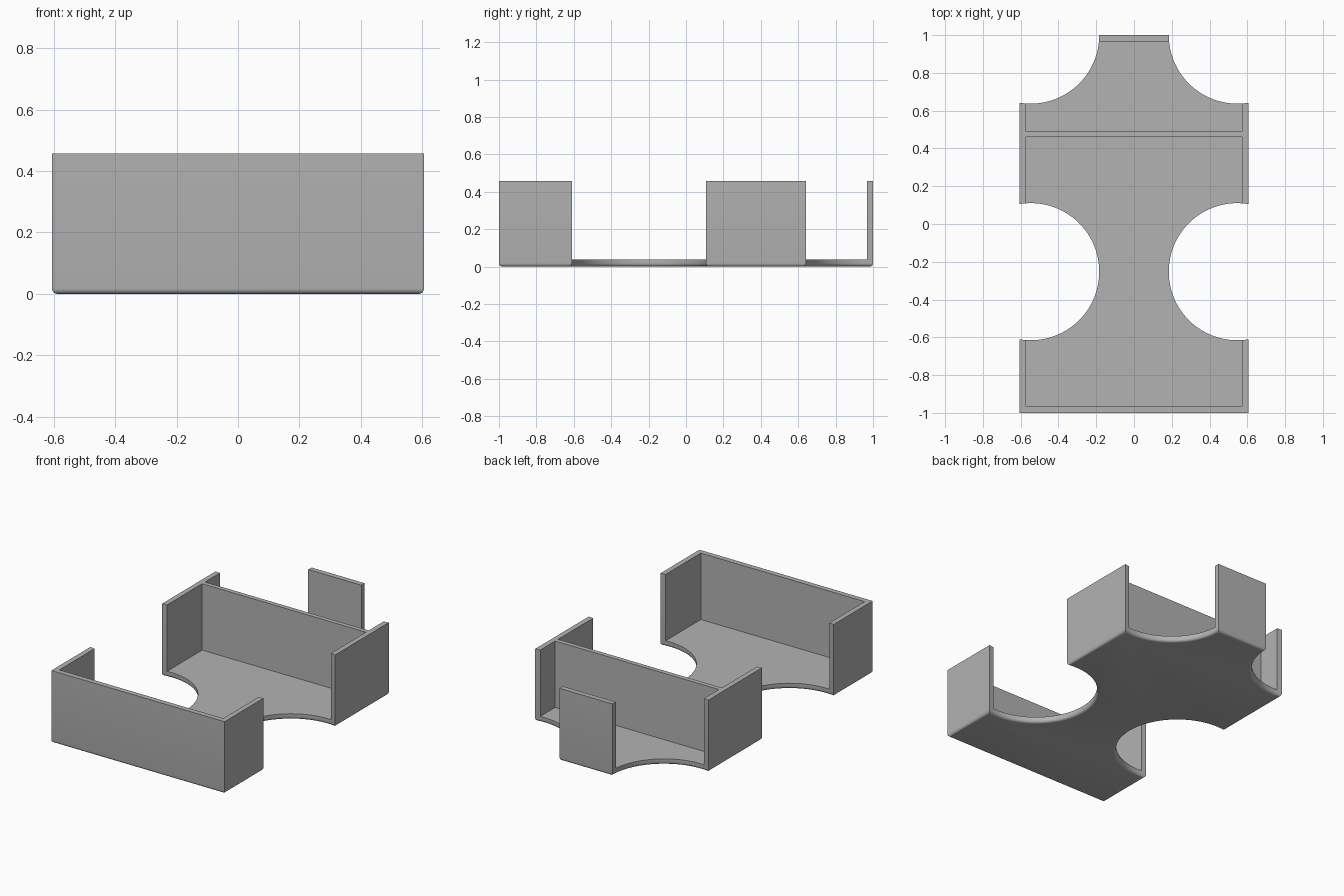
import bpy
import bmesh
from math import cos, sin, pi, asin, sqrt, radians

if "Cube" in bpy.data.objects:
    bpy.data.objects.remove(bpy.data.objects["Cube"], do_unlink=True)

HALF_X, HEIGHT, WALL = 0.606, 0.457, 0.033
NOTCH_X, NOTCH_Y, RADIUS = 0.547, -0.2525, 0.363
ROUND = 0.018
STEPS = 48

grey = bpy.data.materials.new("light grey")
grey.use_nodes = True
colour = (0.45, 0.45, 0.45, 1)
grey.diffuse_color = colour
grey.node_tree.nodes["Principled BSDF"].inputs["Base Color"].default_value = colour


def arc(cy, start, end, steps):
    """Points along a finger notch on the +x side."""
    angles = [start + (end - start) * i / steps for i in range(steps + 1)]
    return [(NOTCH_X + RADIUS * cos(a), cy + RADIUS * sin(a)) for a in angles]


def add_object(name, bm):
    bmesh.ops.recalc_face_normals(bm, faces=bm.faces)
    mesh = bpy.data.meshes.new(name)
    bm.to_mesh(mesh)
    bm.free()
    obj = bpy.data.objects.new(name, mesh)
    bpy.context.collection.objects.link(obj)
    mesh.materials.append(grey)
    return obj


def box(name, x0, x1, y0, y1, z0, z1):
    bm = bmesh.new()
    bmesh.ops.create_cube(bm, size=1)
    for v in bm.verts:
        v.co.x = x1 if v.co.x > 0 else x0
        v.co.y = y1 if v.co.y > 0 else y0
        v.co.z = z1 if v.co.z > 0 else z0
    return add_object(name, bm)


# Outline of the right half plan, mirrored to the other half
lip = asin(sqrt(1 - ((HALF_X - NOTCH_X) / RADIUS) ** 2))
half = [(HALF_X, -1)]
half += arc(NOTCH_Y, 2 * pi - lip, lip, STEPS)
half += arc(1, 2 * pi - lip, pi, STEPS // 2)
outline = half + [(-x, y) for x, y in reversed(half)]

# Solid block with a rounded bottom rim
bm = bmesh.new()
base = bm.faces.new([bm.verts.new((x, y, 0)) for x, y in outline])
top = bmesh.ops.extrude_face_region(bm, geom=[base], use_keep_orig=True)["geom"]
for v in top:
    if isinstance(v, bmesh.types.BMVert):
        v.co.z = HEIGHT
bmesh.ops.recalc_face_normals(bm, faces=bm.faces)
rim = [e for e in bm.edges if all(v.co.z < 0.001 for v in e.verts)]
bmesh.ops.bevel(bm, geom=rim, offset=ROUND, segments=5, profile=0.5, affect='EDGES')
tray = add_object("card_tray", bm)

# Two pockets separated by the divider wall
inner = HALF_X - WALL
pockets = [("main_pocket_cutter", WALL - 1, 0.46),
           ("rear_pocket_cutter", 0.489, 1 - WALL)]
bpy.context.view_layer.objects.active = tray
tray.select_set(True)
for name, y0, y1 in pockets:
    cutter = box(name, -inner, inner, y0, y1, 0.037, 1)
    cutter.hide_render = True
    mod = tray.modifiers.new(name, 'BOOLEAN')
    mod.operation = 'DIFFERENCE'
    mod.solver = 'EXACT'
    mod.object = cutter
    bpy.ops.object.modifier_apply(modifier=name)
    bpy.data.objects.remove(cutter, do_unlink=True)

bpy.ops.object.shade_smooth_by_angle(angle=radians(30))
